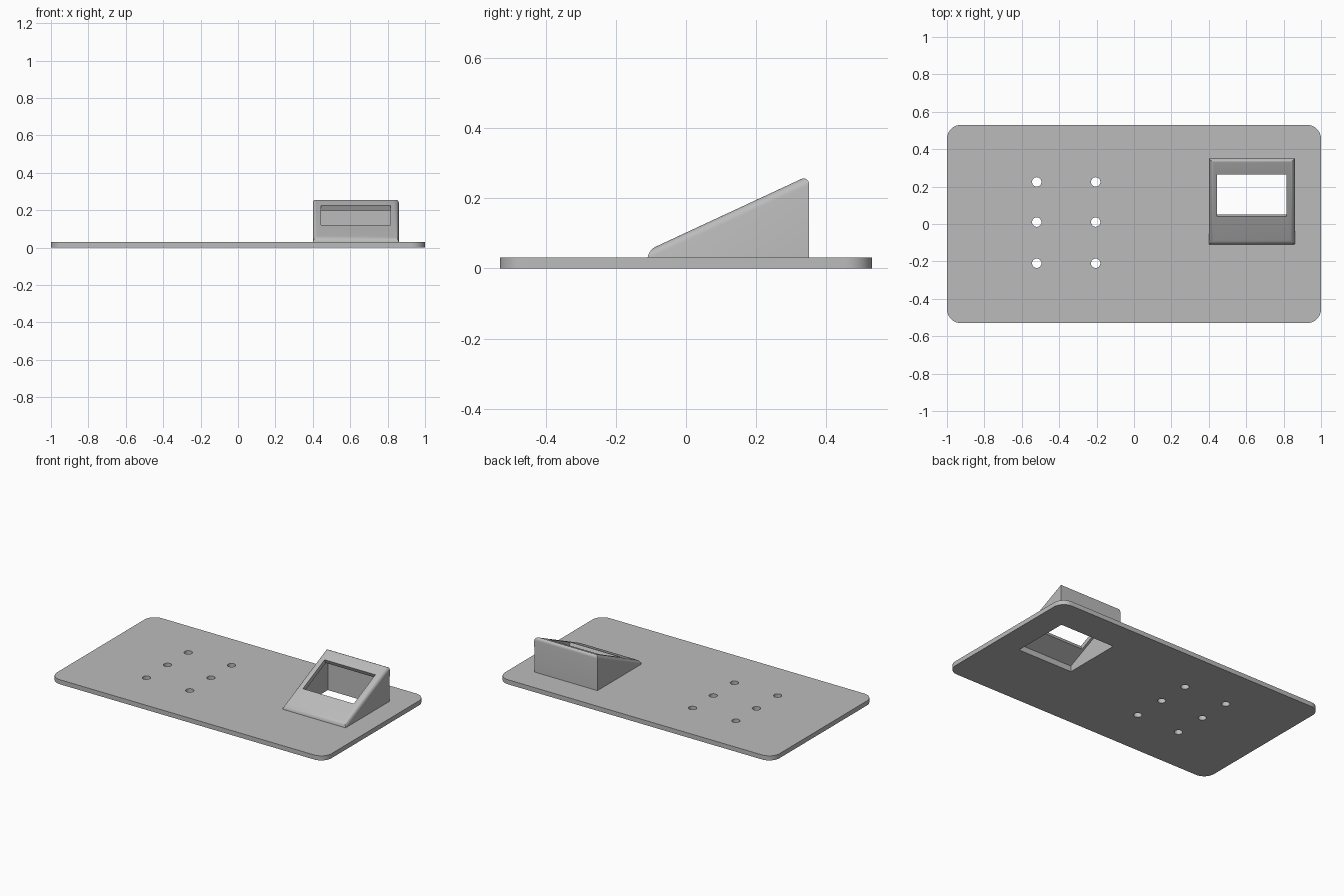
import bpy, bmesh, math
from mathutils import Vector

if "Cube" in bpy.data.objects:
    bpy.data.objects.remove(bpy.data.objects["Cube"], do_unlink=True)

THICK = 0.03                       # plate thickness
LEFT, RIGHT = 0.40, 0.86           # hood sides
FRONT, BACK = -0.11, 0.35          # hood depth

grey = bpy.data.materials.new("light_grey")
grey.use_nodes = True
grey.diffuse_color = (0.5, 0.5, 0.5, 1)
grey.node_tree.nodes["Principled BSDF"].inputs["Base Color"].default_value = grey.diffuse_color


def slope(y):
    """Height of the hood's sloping face."""
    return 0.055 + 0.465 * (y + 0.1)


def prism(profile, x0, x1):
    """Extrude a y-z outline along x; returns the bmesh."""
    bm = bmesh.new()
    face = bm.faces.new([bm.verts.new((x0, y, z)) for y, z in profile])
    out = bmesh.ops.extrude_face_region(bm, geom=[face])
    moved = [g for g in out["geom"] if isinstance(g, bmesh.types.BMVert)]
    bmesh.ops.translate(bm, verts=moved, vec=(x1 - x0, 0, 0))
    bmesh.ops.recalc_face_normals(bm, faces=bm.faces)
    return bm


def make_object(name, bm):
    mesh = bpy.data.meshes.new(name)
    bm.to_mesh(mesh)
    bm.free()
    mesh.materials.append(grey)
    obj = bpy.data.objects.new(name, mesh)
    bpy.context.collection.objects.link(obj)
    return obj


def activate(obj):
    bpy.ops.object.select_all(action='DESELECT')
    obj.select_set(True)
    bpy.context.view_layer.objects.active = obj


def cut(obj, cutter):
    mod = obj.modifiers.new("cut", 'BOOLEAN')
    mod.operation, mod.solver, mod.object = 'DIFFERENCE', 'EXACT', cutter
    activate(obj)
    bpy.ops.object.modifier_apply(modifier=mod.name)


# Base plate with rounded corners
bm = prism([(-0.53, 0), (0.53, 0), (0.53, THICK), (-0.53, THICK)], -1, 1)
corners = [e for e in bm.edges if abs(e.verts[0].co.z - e.verts[1].co.z) > 0.01]
bmesh.ops.bevel(bm, geom=corners, offset=0.075, segments=10, profile=0.5, affect='EDGES')
plate = make_object("base_plate", bm)

# Wedge hood, rounded around its sloping face and trimmed to the plate top
bm = prism([(FRONT, 0), (BACK, 0), (BACK, slope(BACK)), (FRONT, slope(FRONT))], LEFT, RIGHT)
bm.normal_update()
top = max(bm.faces, key=lambda f: f.normal.z)
bmesh.ops.bevel(bm, geom=list(top.edges), offset=0.025, segments=6, profile=0.5, affect='EDGES')
bmesh.ops.bisect_plane(bm, geom=bm.verts[:] + bm.edges[:] + bm.faces[:],
                       plane_co=(0, 0, THICK), plane_no=(0, 0, 1), clear_inner=True)
bmesh.ops.holes_fill(bm, edges=[e for e in bm.edges if e.is_boundary])
bmesh.ops.recalc_face_normals(bm, faces=bm.faces)
hood = make_object("wedge_hood", bm)

# Hollow inside of the hood, open through the plate
y0, y1, wall = -0.07, 0.32, 0.031
cavity = make_object("cavity_cutter", prism(
    [(y0, -0.1), (y1, -0.1), (y1, slope(y1) - wall), (y0, slope(y0) - wall)],
    LEFT + 0.03, RIGHT - 0.03))

# Window cut square to the sloping face
normal = Vector((-0.465, 1)).normalized() * 0.05
low, high = (Vector((y, slope(y))) for y in (0.04, 0.265))
window = make_object("window_cutter", prism(
    [low + normal, high + normal, high - normal, low - normal], LEFT + 0.045, RIGHT - 0.045))

# Six mounting holes
bm = bmesh.new()
for x in (-0.52, -0.205):
    for y in (-0.21, 0.01, 0.225):
        ring = bmesh.ops.create_cone(bm, cap_ends=True, segments=32,
                                     radius1=0.025, radius2=0.025, depth=0.2)
        bmesh.ops.translate(bm, verts=ring["verts"], vec=(x, y, 0))
holes = make_object("hole_cutter", bm)

for part, cutters in ((plate, (cavity, holes)), (hood, (cavity, window))):
    for cutter in cutters:
        cut(part, cutter)
    activate(part)
    bpy.ops.object.shade_smooth_by_angle(angle=math.radians(30))

for cutter in (cavity, window, holes):
    bpy.data.objects.remove(cutter, do_unlink=True)
